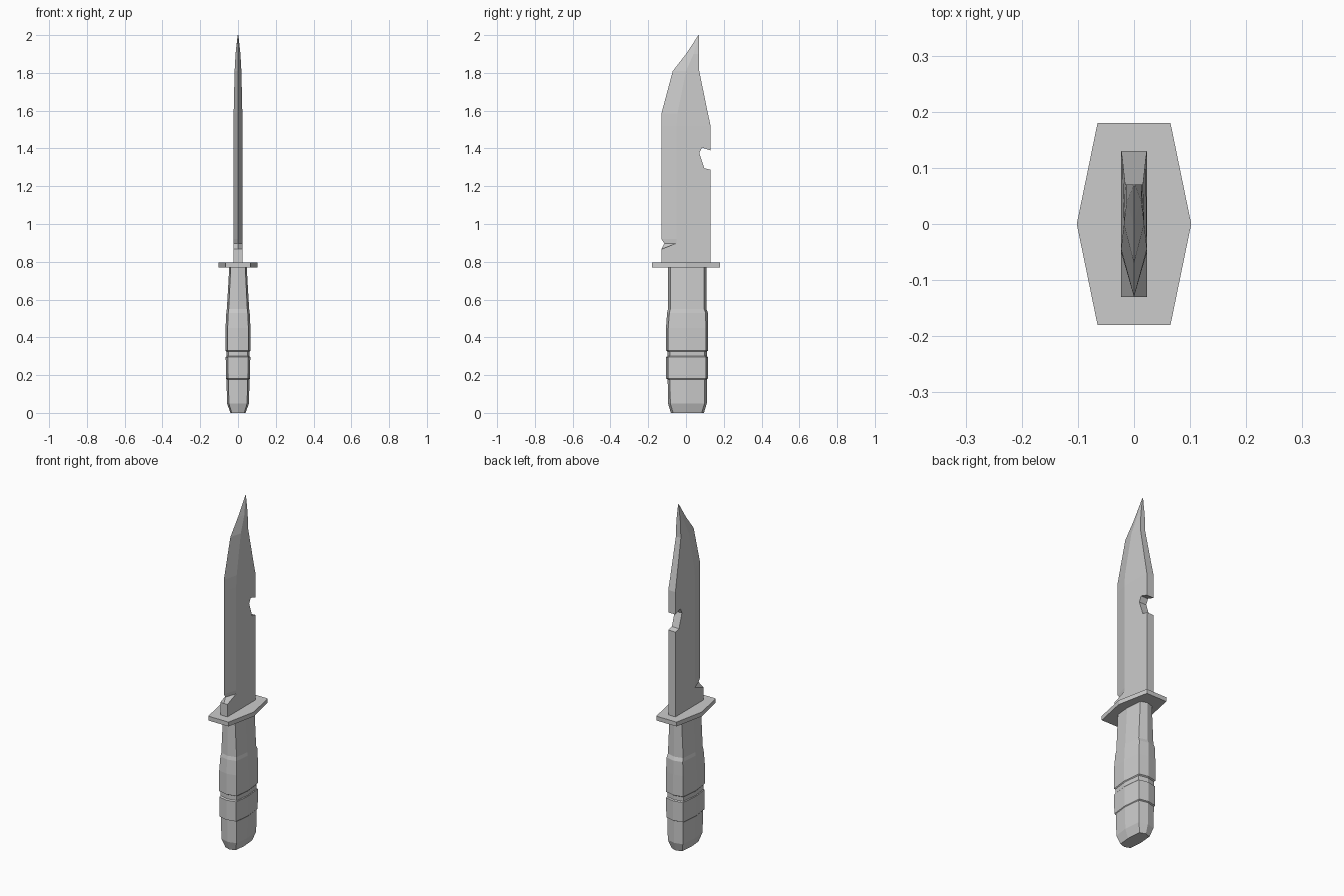
import bpy
import bmesh

if "Cube" in bpy.data.objects:
    bpy.data.objects.remove(bpy.data.objects["Cube"], do_unlink=True)

grey = bpy.data.materials.new("plain_grey")
grey.use_nodes = True
colour = (0.6, 0.6, 0.6, 1)
grey.diffuse_color = colour
grey.node_tree.nodes["Principled BSDF"].inputs["Base Color"].default_value = colour


def loft(name, rings):
    """Skin a closed solid through rings that share a point count."""
    bm = bmesh.new()
    loops = [[bm.verts.new(p) for p in ring] for ring in rings]
    count = len(loops[0])
    for low, high in zip(loops, loops[1:]):
        for i in range(count):
            j = (i + 1) % count
            bm.faces.new((low[i], low[j], high[j], high[i]))
    bm.faces.new(loops[0][::-1])
    bm.faces.new(loops[-1])
    bmesh.ops.recalc_face_normals(bm, faces=bm.faces)
    mesh = bpy.data.meshes.new(name)
    bm.to_mesh(mesh)
    bm.free()
    mesh.materials.append(grey)
    obj = bpy.data.objects.new(name, mesh)
    bpy.context.collection.objects.link(obj)
    return obj


def handle_ring(z, half, front, back):
    """Eight-sided section, slightly pointed on every side."""
    corner, inset = half * 0.83, 0.012
    return [(0, front, z), (corner, front + inset, z), (half, 0, z),
            (corner, back - inset, z), (0, back, z), (-corner, back - inset, z),
            (-half, 0, z), (-corner, front + inset, z)]


def guard_ring(z):
    return [(-0.065, -0.18, z), (0.065, -0.18, z), (0.102, 0, z),
            (0.065, 0.18, z), (-0.065, 0.18, z), (-0.102, 0, z)]


def blade_ring(z, edge, bevel, bevel_x, spine, spine_x):
    """Section with a cutting edge, two bevel lines and a flat spine."""
    return [(0, edge, z), (bevel_x, bevel, z), (spine_x, spine, z),
            (-spine_x, spine, z), (-bevel_x, bevel, z)]


# Grip with pommel chamfer and two raised bands
grip_rows = [
    (0, 0.04, -0.08, 0.095), (0.05, 0.058, -0.095, 0.11),
    (0.178, 0.061, -0.097, 0.11), (0.182, 0.064, -0.106, 0.117),
    (0.296, 0.065, -0.106, 0.117), (0.3, 0.062, -0.097, 0.11),
    (0.325, 0.062, -0.097, 0.11), (0.33, 0.066, -0.106, 0.117),
    (0.45, 0.066, -0.106, 0.117), (0.53, 0.062, -0.1, 0.116),
    (0.55, 0.059, -0.095, 0.108), (0.775, 0.046, -0.095, 0.108),
]
loft("grip", [handle_ring(*row) for row in grip_rows])

# Cross guard
loft("guard", [guard_ring(0.77), guard_ring(0.795)])

# Blade: square base, choil, bevelled body, clipped point
blade_rows = [
    (0.785, -0.13, -0.13, 0.023, 0.13, 0.023),
    (0.867, -0.13, -0.13, 0.023, 0.13, 0.023),
    (0.898, -0.115, -0.05, 0.023, 0.13, 0.023),
    (0.92, -0.13, -0.05, 0.023, 0.13, 0.023),
    (1.52, -0.13, -0.05, 0.023, 0.13, 0.023),
    (1.585, -0.13, -0.045, 0.023, 0.116, 0.021),
    (1.81, -0.07, 0, 0.018, 0.07, 0.016),
    (1.9, 0, 0.04, 0.013, 0.07, 0.013),
    (2, 0.066, 0.068, 0.001, 0.07, 0.002),
]
blade = loft("blade", [blade_ring(*row) for row in blade_rows])

# Hooked notch cut into the spine
notch = [(0.15, 1.283), (0.097, 1.295), (0.07, 1.375), (0.084, 1.405), (0.15, 1.383)]
cutter = loft("notch_cutter", [[(x, y, z) for y, z in notch] for x in (-0.1, 0.1)])
cutter.hide_render = True
cut = blade.modifiers.new("spine_notch", "BOOLEAN")
cut.operation = "DIFFERENCE"
cut.solver = "EXACT"
cut.object = cutter
bpy.context.view_layer.objects.active = blade
bpy.ops.object.modifier_apply(modifier=cut.name)
bpy.data.objects.remove(cutter, do_unlink=True)
